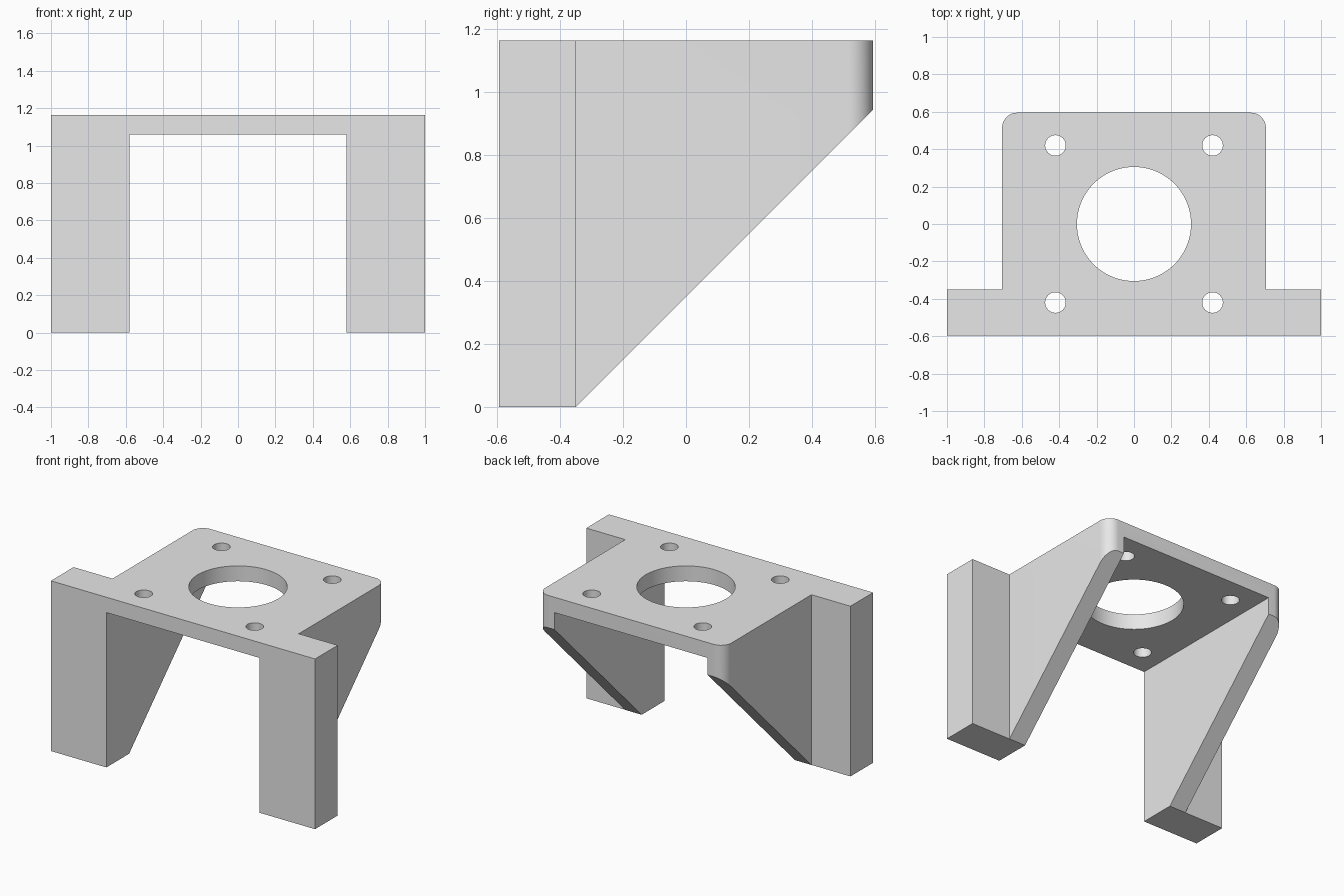
import bpy, bmesh, math
from mathutils import Matrix

cube = bpy.data.objects.get("Cube")
if cube:
    bpy.data.objects.remove(cube, do_unlink=True)

GREY = (0.8, 0.8, 0.8, 1.0)
mat = bpy.data.materials.new("light grey plastic")
mat.use_nodes = True
mat.diffuse_color = GREY
mat.node_tree.nodes["Principled BSDF"].inputs["Base Color"].default_value = GREY

# Main dimensions
HEIGHT, BACK, FLANGE_BACK = 1.165, 0.595, -0.35
OUTER, INNER, PLATE_BOTTOM = 0.705, 0.58, 1.06
CORNER = 0.08

# Axis frames: local z is the extrusion direction
ALONG_Z = Matrix.Identity(4)
ALONG_Y = Matrix(((1, 0, 0, 0), (0, 0, 1, 0), (0, 1, 0, 0), (0, 0, 0, 1)))
ALONG_X = Matrix(((0, 0, 1, 0), (1, 0, 0, 0), (0, 1, 0, 0), (0, 0, 0, 1)))


def prism(name, profile, low, high, frame=ALONG_Z):
    """Extrude a closed 2D profile from low to high along the frame axis."""
    bm = bmesh.new()
    face = bm.faces.new([bm.verts.new((a, b, low)) for a, b in profile])
    top = bmesh.ops.extrude_face_region(bm, geom=[face])["geom"]
    verts = [v for v in top if isinstance(v, bmesh.types.BMVert)]
    bmesh.ops.translate(bm, verts=verts, vec=(0, 0, high - low))
    bm.transform(frame)
    bmesh.ops.recalc_face_normals(bm, faces=bm.faces)
    mesh = bpy.data.meshes.new(name)
    bm.to_mesh(mesh)
    bm.free()
    mesh.materials.append(mat)
    obj = bpy.data.objects.new(name, mesh)
    bpy.context.collection.objects.link(obj)
    return obj


def ring(cx, cy, radius, sides, start=0.0):
    angles = [start + math.tau * i / sides for i in range(sides)]
    return [(cx + radius * math.cos(a), cy + radius * math.sin(a)) for a in angles]


def box(x0, x1, y0, y1):
    return [(x0, y0), (x1, y0), (x1, y1), (x0, y1)]


# Bracket outline from above: wide front flange and rounded back corners
half = [(1, -BACK), (1, FLANGE_BACK), (OUTER, FLANGE_BACK)]
for i in range(13):
    a = math.pi / 2 * i / 12
    half.append((OUTER - CORNER + CORNER * math.cos(a), BACK - CORNER + CORNER * math.sin(a)))
outline = half + [(-x, y) for x, y in reversed(half)]
bracket = prism("motor_bracket", outline, 0, HEIGHT)

# Open channel under the plate and the sloped underside of the side gussets
cutters = [
    prism("channel_cutter", box(-INNER, INNER, -1, 1), -0.2, PLATE_BOTTOM, ALONG_Z),
    prism("slope_cutter", [(-0.549, -0.2), (1, -0.2), (1, 1.349)], -1.2, 1.2, ALONG_X),
    prism("centre_cutter", ring(0, 0, 0.305, 96), 0.9, 1.3),
]

# Four plate screw holes, and flange bolt holes with hexagonal nut pockets
for sx in (-1, 1):
    for sy in (-1, 1):
        cutters.append(prism("screw_cutter", ring(0.42 * sx, 0.42 * sy, 0.055, 32), 0.9, 1.3))
    for z in (0.175, 0.985):
        cutters.append(prism("bolt_cutter", ring(0.83 * sx, z, 0.066, 7, math.pi / 2), -0.8, -0.2, ALONG_Y))
        cutters.append(prism("nut_cutter", ring(0.83 * sx, z, 0.115, 6), -0.47, -0.3, ALONG_Y))

bpy.context.view_layer.objects.active = bracket
bracket.select_set(True)
for cutter in cutters:
    mod = bracket.modifiers.new(cutter.name, "BOOLEAN")
    mod.operation = "DIFFERENCE"
    mod.solver = "EXACT"
    mod.object = cutter
    bpy.ops.object.modifier_apply(modifier=mod.name)
    bpy.data.objects.remove(cutter, do_unlink=True)

# Smooth round walls, crisp edges elsewhere
bpy.ops.object.shade_smooth_by_angle(angle=math.radians(30))
